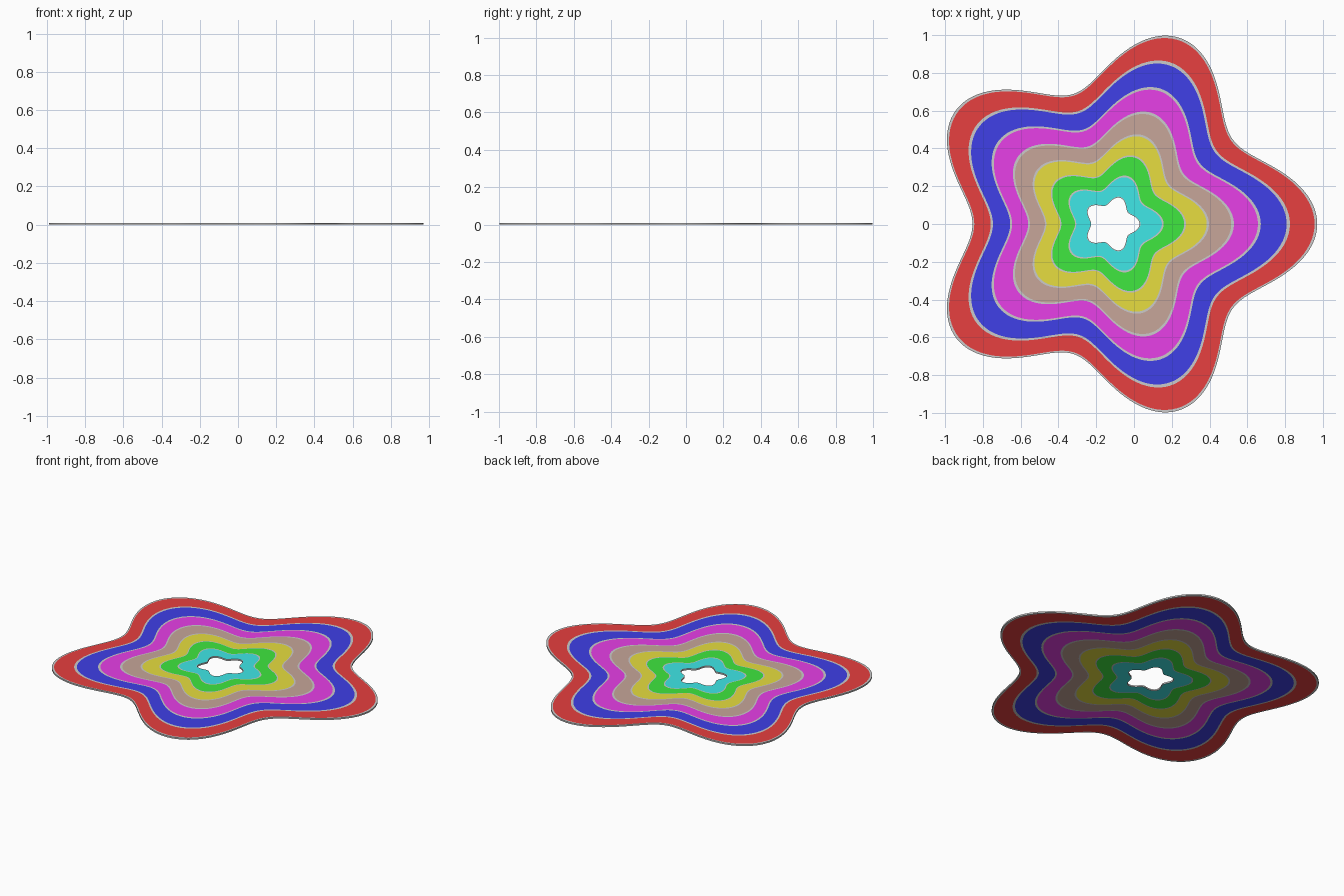
import bpy, bmesh
from math import cos, sin, tau, pi, radians

if "Cube" in bpy.data.objects:
    bpy.data.objects.remove(bpy.data.objects["Cube"])

N = 240            # points around each outline
H = 0.01           # plate thickness
CX = -0.124        # all outlines shrink towards this point on the x axis


def outline(s):
    """Rounded five-lobed star, scaled by s."""
    pts = []
    for i in range(N):
        t = tau * i / N
        r = (0.9125 + 0.15 * cos(5 * t) + 0.012 * (cos(2 * t) - 1)
             + 0.008 * (cos(t) - cos(3 * t)))
        x, y = r * cos(t) - 0.0925, 0.99 * r * sin(t)
        pts.append((CX + s * (x - CX), s * y))
    return pts


def ring(name, s_in, s_out, color=None):
    """Flat closed band between two star outlines."""
    bm = bmesh.new()
    loops = [[bm.verts.new((x, y, z)) for x, y in outline(s)]
             for s, z in ((s_in, 0), (s_out, 0), (s_out, H), (s_in, H))]
    for k in range(4):
        a, b = loops[k], loops[(k + 1) % 4]
        for i in range(N):
            j = (i + 1) % N
            bm.faces.new((a[i], a[j], b[j], b[i]))
    bmesh.ops.recalc_face_normals(bm, faces=bm.faces)
    mesh = bpy.data.meshes.new(name)
    bm.to_mesh(mesh)
    bm.free()
    obj = bpy.data.objects.new(name, mesh)
    bpy.context.collection.objects.link(obj)
    if color:
        mat = bpy.data.materials.new(name)
        mat.diffuse_color = (*color, 1)
        mat.use_nodes = True
        mat.node_tree.nodes["Principled BSDF"].inputs["Base Color"].default_value = mat.diffuse_color
        mesh.materials.append(mat)
    bpy.context.view_layer.objects.active = obj
    obj.select_set(True)
    bpy.ops.object.shade_smooth_by_angle(angle=radians(30))
    obj.select_set(False)


# Name, colour, inner and outer scale of each coloured band
bands = [
    ("red", (0.8, 0.05, 0.05), 0.868, 0.987),
    ("blue", (0.05, 0.05, 0.8), 0.727, 0.852),
    ("magenta", (0.8, 0.05, 0.8), 0.597, 0.713),
    ("brown", (0.57, 0.38, 0.32), 0.476, 0.584),
    ("yellow", (0.8, 0.73, 0.05), 0.365, 0.465),
    ("green", (0.05, 0.8, 0.05), 0.257, 0.356),
    ("cyan", (0.05, 0.8, 0.8), 0.145, 0.248),
]

# Coloured bands, each with a thin grey rim outside it
outer = 1.0
for name, color, s_in, s_out in bands:
    ring(name + "_band", s_in, s_out, color)
    ring(name + "_rim", s_out, outer)
    outer = s_in

# Grey edge of the central hole
ring("hole_rim", 0.140, outer)
